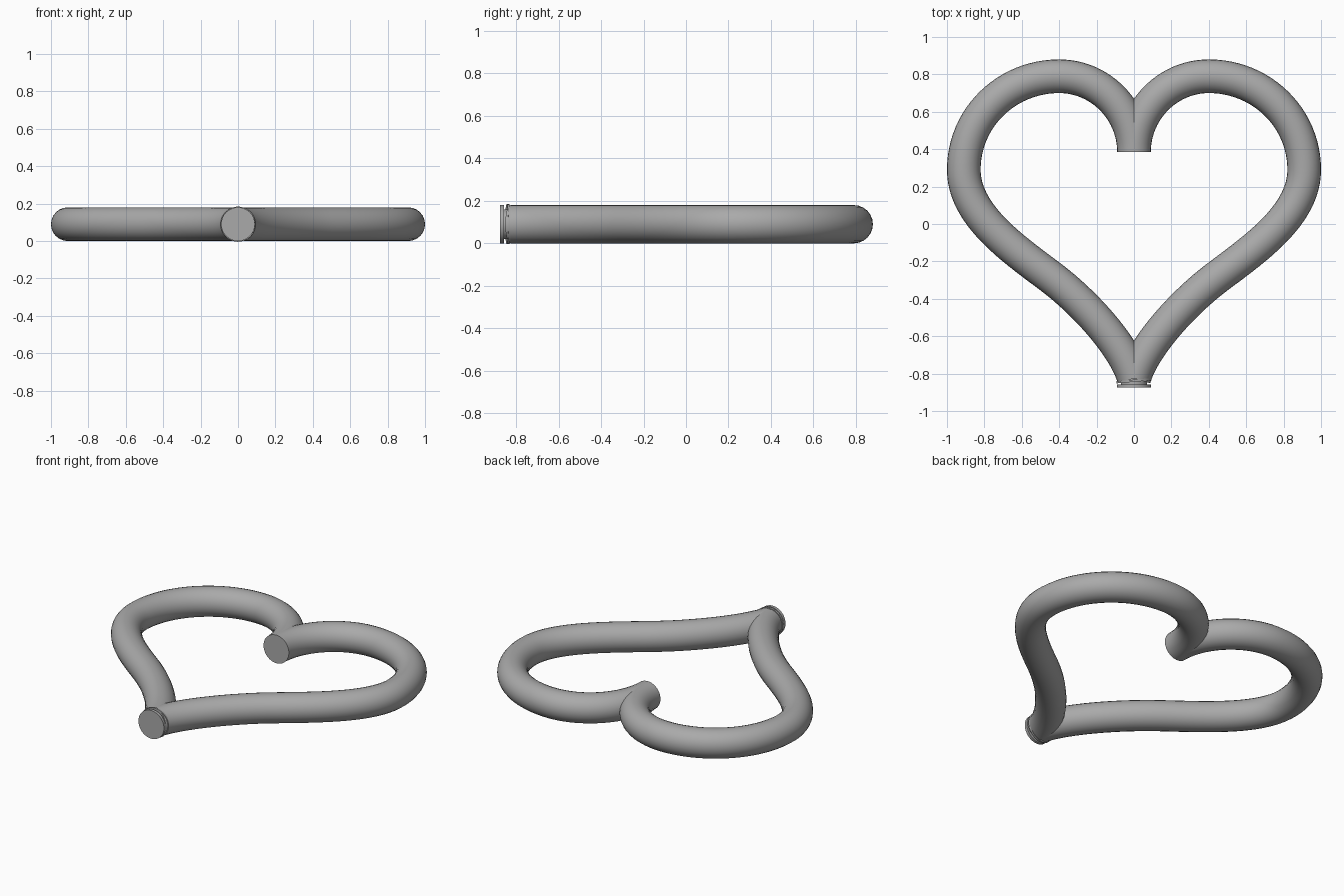
import bpy
import math

if "Cube" in bpy.data.objects:
    bpy.data.objects.remove(bpy.data.objects["Cube"])

R = 0.09  # tube radius

grey = bpy.data.materials.new("plain grey")
grey.diffuse_color = (0.4, 0.4, 0.4, 1)
grey.use_nodes = True
grey.node_tree.nodes["Principled BSDF"].inputs["Base Color"].default_value = grey.diffuse_color


def finish(ob):
    ob.data.materials.clear()
    ob.data.materials.append(grey)
    bpy.ops.object.select_all(action='DESELECT')
    ob.select_set(True)
    bpy.context.view_layer.objects.active = ob
    bpy.ops.object.shade_smooth_by_angle(angle=math.radians(40))


# Half heart centre line: (point, left handle, right handle)
PATH = [
    ((0, 0.385), (0, 0.30), (0, 0.607)),
    ((0.40, 0.79), (0.18, 0.79), (0.68, 0.79)),
    ((0.91, 0.29), (0.91, 0.57), (0.91, 0.05)),
    ((0.45, -0.28), (0.65, -0.13), (0.25, -0.43)),
    ((0, -0.825), (0.05, -0.66), (0, -0.9)),
]
curve = bpy.data.curves.new("heart_tube_path", 'CURVE')
curve.dimensions = '3D'
curve.resolution_u = 24
curve.bevel_depth = R
curve.bevel_resolution = 10
curve.use_fill_caps = True
spline = curve.splines.new('BEZIER')
spline.bezier_points.add(len(PATH) - 1)
for bp, (co, left, right) in zip(spline.bezier_points, PATH):
    bp.handle_left_type = bp.handle_right_type = 'FREE'
    bp.co = (*co, R)
    bp.handle_left = (*left, R)
    bp.handle_right = (*right, R)

# Tube half, mirrored into a whole heart
tube = bpy.data.objects.new("heart_tube", curve)
bpy.context.collection.objects.link(tube)
bpy.context.view_layer.objects.active = tube
tube.select_set(True)
bpy.ops.object.convert(target='MESH')
tube = bpy.context.view_layer.objects.active
tube.name = "heart_tube"
finish(tube)
mirror = tube.modifiers.new("mirror", 'MIRROR')
mirror.use_mirror_merge = False


# Thin stacked discs closing the lower tip
def disc(name, y, depth, radius, tilt):
    bpy.ops.mesh.primitive_cylinder_add(
        vertices=44, radius=radius, depth=depth, location=(0, y, R),
        rotation=(math.radians(90), 0, math.radians(tilt)))
    ob = bpy.context.active_object
    ob.name = name
    finish(ob)


disc("tip_ring", -0.838, 0.012, 0.094, 5)
disc("tip_cap", -0.866, 0.018, 0.09, 0)
disc("tip_core", -0.84, 0.05, 0.07, 0)
